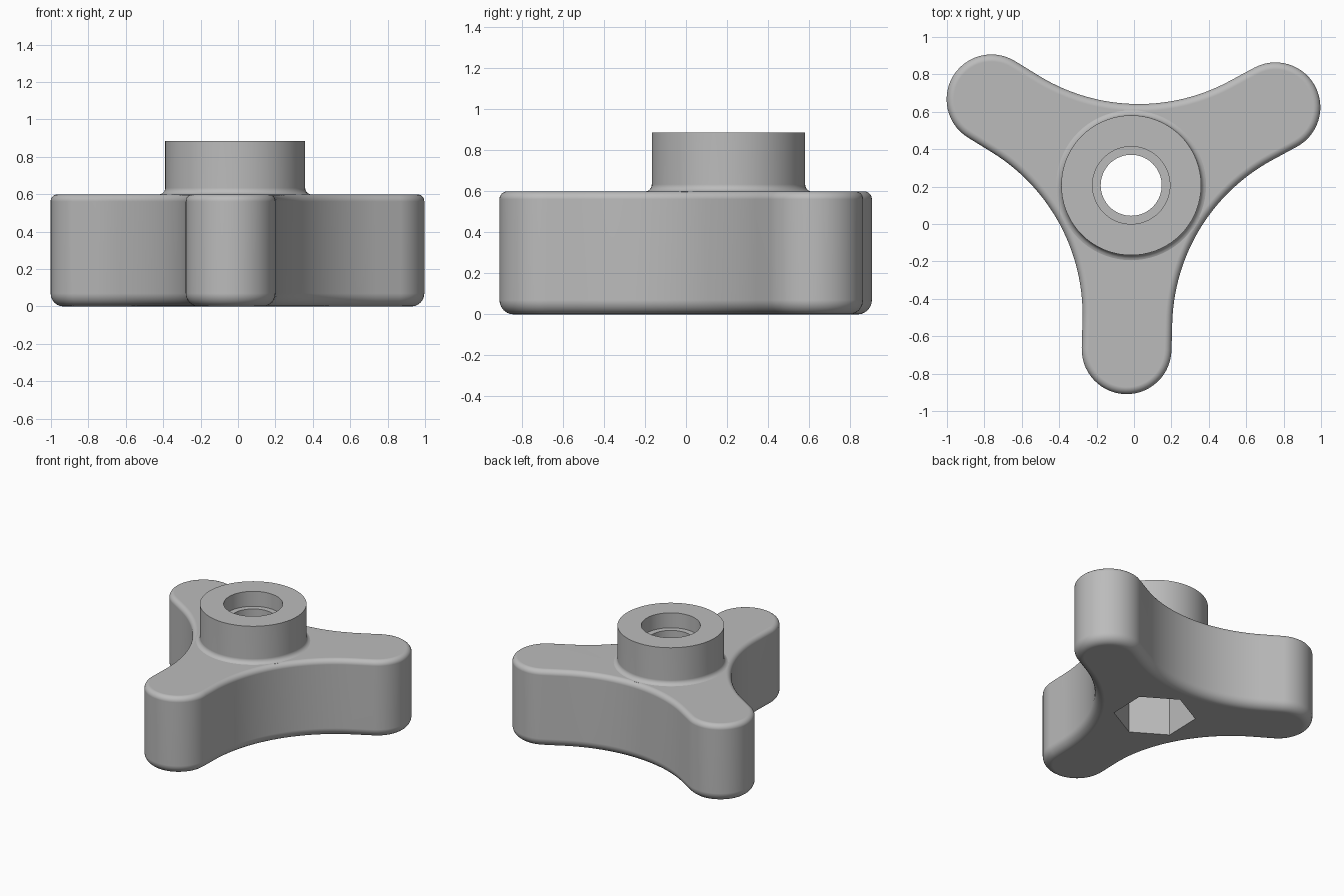
import bpy, bmesh
from math import sin, cos, radians, sqrt, pi
from mathutils import Vector

cube = bpy.data.objects.get("Cube")
if cube:
    bpy.data.objects.remove(cube)

CENTRE = Vector((-0.015, 0.207, 0))   # hub axis
TURN = radians(28.4)                  # direction of the first arm
ARM, HALF, WAIST = 0.877, 0.24, 0.435  # arm reach, half width, narrowest radius
BODY_H, HUB_H, HUB_R = 0.6, 0.886, 0.374

grey = bpy.data.materials.new("mid_grey")
grey.use_nodes = True
grey.diffuse_color = (0.5, 0.5, 0.5, 1)
grey.node_tree.nodes["Principled BSDF"].inputs["Base Color"].default_value = (0.5, 0.5, 0.5, 1)


def arc(centre, radius, start, end, steps):
    angles = [start + (end - start) * i / steps for i in range(steps + 1)]
    return [(centre[0] + radius * cos(a), centre[1] + radius * sin(a)) for a in angles]


def outline(inset):
    """Three rounded arms joined by large concave arcs, shrunk by inset."""
    s = sqrt(3) / 2
    radius = (s * WAIST - HALF) / (1 - s)
    points = []
    for k in range(3):
        a = TURN + k * 2 * pi / 3
        b = a + pi / 3
        points += arc((ARM * cos(a), ARM * sin(a)), HALF - inset, a - pi / 2, a + pi / 2, 28)
        d = WAIST + radius
        points += arc((d * cos(b), d * sin(b)), radius + inset,
                      b - radians(150), b - radians(210), 28)
    return points


def loft(name, rings):
    """Solid through matching (points, z) rings, closed at both ends."""
    bm = bmesh.new()
    loops = [[bm.verts.new((x, y, z)) for x, y in pts] for pts, z in rings]
    n = len(loops[0])
    for low, high in zip(loops, loops[1:]):
        for i in range(n):
            j = (i + 1) % n
            bm.faces.new((low[i], low[j], high[j], high[i]))
    bm.faces.new(loops[0][::-1])
    bm.faces.new(loops[-1])
    mesh = bpy.data.meshes.new(name)
    bm.to_mesh(mesh)
    bm.free()
    mesh.materials.append(grey)
    obj = bpy.data.objects.new(name, mesh)
    obj.location = CENTRE
    bpy.context.collection.objects.link(obj)
    return obj


def circle(radius, sides=72, phase=0.0):
    return arc((0, 0), radius, phase, phase + 2 * pi, sides)[:-1]


def prism(name, points, z0, z1):
    return loft(name, [(points, z0), (points, z1)])


# Body with rounded rims, larger below than above
LOW, TOP, STEPS = 0.07, 0.038, 6
quarter = [i * pi / 2 / STEPS for i in range(STEPS + 1)]
rings = [(outline(LOW * (1 - sin(t))), LOW * (1 - cos(t))) for t in quarter]
rings += [(outline(TOP * (1 - cos(t))), BODY_H - TOP * (1 - sin(t))) for t in quarter]
knob = loft("three_arm_knob", rings)

# Hub with a small fillet at its foot
FOOT, BASE = 0.035, BODY_H - 0.001
hub_rings = [(circle(HUB_R + FOOT), 0.5)]
hub_rings += [(circle(HUB_R + FOOT * (1 - sin(t))), BASE + FOOT * (1 - cos(t))) for t in quarter]
hub_rings.append((circle(HUB_R), HUB_H))
hub = loft("hub", hub_rings)

# Counterbore, through hole and hexagonal nut pocket
counterbore = prism("counterbore_cutter", circle(0.207), 0.77, 1.1)
hole = prism("hole_cutter", circle(0.163), -0.2, 1.1)
pocket = prism("pocket_cutter", circle(0.288, 6, TURN), -0.2, 0.45)

for tool, operation in ((hub, "UNION"), (counterbore, "DIFFERENCE"),
                        (hole, "DIFFERENCE"), (pocket, "DIFFERENCE")):
    mod = knob.modifiers.new(tool.name, "BOOLEAN")
    mod.object, mod.operation, mod.solver = tool, operation, "EXACT"
    tool.hide_render = True

# Bake the solid and drop the tools
bpy.context.view_layer.update()
graph = bpy.context.evaluated_depsgraph_get()
knob_mesh = bpy.data.meshes.new_from_object(knob.evaluated_get(graph))
knob.modifiers.clear()
knob.data = knob_mesh
for tool in (hub, counterbore, hole, pocket):
    bpy.data.objects.remove(tool)

# Smooth rounded surfaces, crisp edges
bpy.ops.object.select_all(action="DESELECT")
knob.select_set(True)
bpy.context.view_layer.objects.active = knob
bpy.ops.object.shade_smooth_by_angle(angle=radians(30))
normals = knob.modifiers.new("even_shading", "WEIGHTED_NORMAL")
normals.keep_sharp = True
